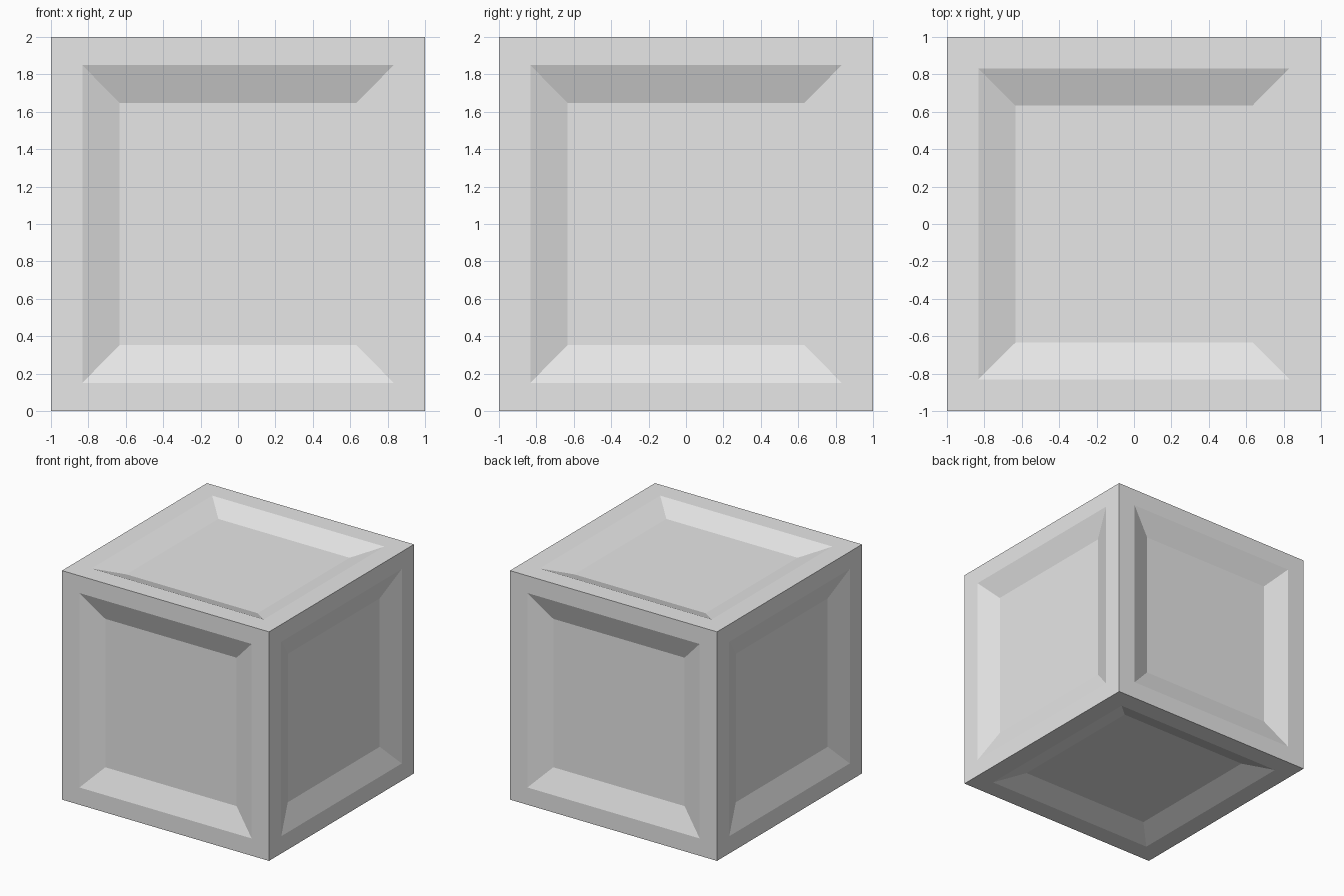
import bpy
import bmesh
from mathutils import Vector

if "Cube" in bpy.data.objects:
    bpy.data.objects.remove(bpy.data.objects["Cube"], do_unlink=True)

HALF = 1.0
DEPTH = 0.075


def make_material(name, colour):
    mat = bpy.data.materials.new(name)
    mat.use_nodes = True
    mat.diffuse_color = colour
    mat.node_tree.nodes["Principled BSDF"].inputs["Base Color"].default_value = colour
    return mat


def inset_to(bm, face, half_sizes, depth):
    """Inset a face, then place its border at the given half sizes and depth."""
    normal = face.normal.copy()
    bmesh.ops.inset_individual(bm, faces=[face], thickness=0.1)
    for v in face.verts:
        for axis in range(3):
            if abs(normal[axis]) > 0.5:
                v.co[axis] = normal[axis] * (HALF - depth)
            else:
                v.co[axis] = half_sizes[axis] if v.co[axis] > 0 else -half_sizes[axis]


# Solid block with a bevelled, sunken panel on each of its six sides
bm = bmesh.new()
bmesh.ops.create_cube(bm, size=2 * HALF)
bm.normal_update()
for face in list(bm.faces):
    inset_to(bm, face, Vector((0.832, 0.832, 0.849)), 0)
    inset_to(bm, face, Vector((0.634, 0.634, 0.648)), DEPTH)
bmesh.ops.translate(bm, verts=bm.verts, vec=(0, 0, HALF))
bmesh.ops.recalc_face_normals(bm, faces=bm.faces)

mesh = bpy.data.meshes.new("panelled_crate")
bm.to_mesh(mesh)
bm.free()
mesh.materials.append(make_material("light_grey", (0.8, 0.8, 0.8, 1)))
crate = bpy.data.objects.new("panelled_crate", mesh)
bpy.context.collection.objects.link(crate)
